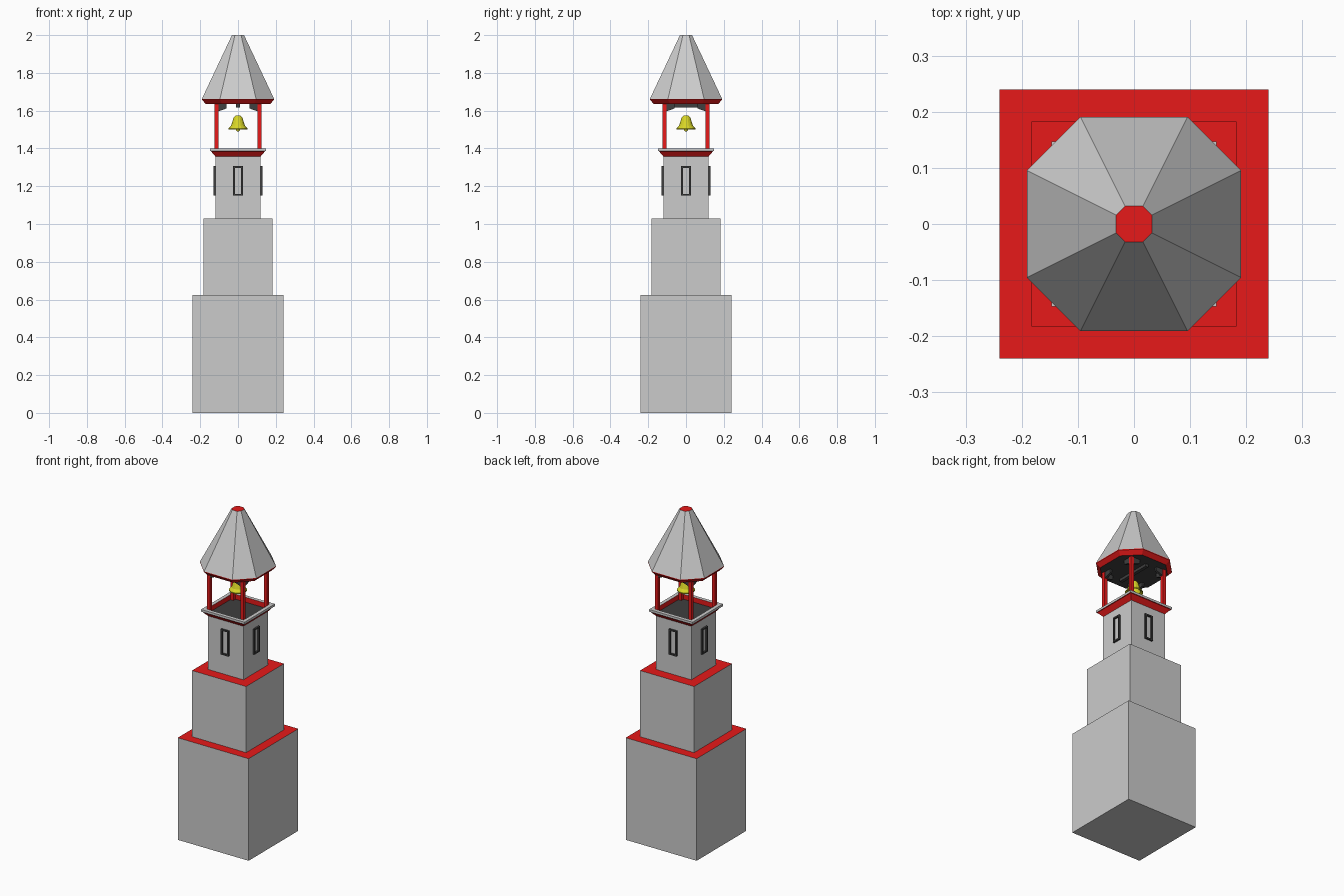
import bpy, math
from mathutils import Matrix

if "Cube" in bpy.data.objects:
    bpy.data.objects.remove(bpy.data.objects["Cube"])


def mat(name, r, g, b):
    m = bpy.data.materials.new(name)
    m.diffuse_color = (r, g, b, 1)
    m.use_nodes = True
    m.node_tree.nodes["Principled BSDF"].inputs["Base Color"].default_value = m.diffuse_color
    return m


MATS = {"grey": mat("stone_grey", 0.7, 0.7, 0.7), "red": mat("red", 0.8, 0.01, 0.01),
        "dark": mat("dark", 0.05, 0.05, 0.05), "gold": mat("bell_yellow", 0.7, 0.68, 0.02)}


def mesh_object(name, verts, faces, colors):
    """Mesh with one colour name per face."""
    me = bpy.data.meshes.new(name)
    me.from_pydata(verts, [], faces)
    used = list(dict.fromkeys(colors))
    for c in used:
        me.materials.append(MATS[c])
    for p, c in zip(me.polygons, colors):
        p.material_index = used.index(c)
    ob = bpy.data.objects.new(name, me)
    bpy.context.collection.objects.link(ob)
    return ob


def square(h):
    return [(-h, -h), (h, -h), (h, h), (-h, h)]


def octagon(h):
    k = h / 2
    return [(-k, -h), (k, -h), (h, -k), (h, k), (k, h), (-k, h), (-h, k), (-h, -k)]


def circle(r, n=16):
    return [(r * math.cos(math.tau * i / n), r * math.sin(math.tau * i / n)) for i in range(n)]


def loft(name, outline, profile, sides, bottom=None, top=None):
    """Stack of outlines (size, z) joined by side faces and optional caps."""
    n = len(outline(1))
    verts = [(x, y, z) for s, z in profile for x, y in outline(s)]
    faces, colors = [], []
    for k, c in enumerate(sides):
        for i in range(n):
            j = (i + 1) % n
            faces.append((k * n + i, k * n + j, k * n + n + j, k * n + n + i))
            colors.append(c)
    if bottom:
        faces.append(tuple(reversed(range(n))))
        colors.append(bottom)
    if top:
        faces.append(tuple(range(len(verts) - n, len(verts))))
        colors.append(top)
    return mesh_object(name, verts, faces, colors)


def prism(name, pts, y0, y1, color, turn=0):
    """Extrude an x-z outline along y, then turn it about z."""
    n = len(pts)
    verts = [(x, y, z) for y in (y0, y1) for x, z in pts]
    faces = [tuple(range(n)), tuple(reversed(range(n, 2 * n)))]
    faces += [(i, i + n, (i + 1) % n + n, (i + 1) % n) for i in range(n)]
    ob = mesh_object(name, verts, faces, [color] * len(faces))
    ob.data.transform(Matrix.Rotation(turn, 4, "Z"))
    return ob


def rect(x0, x1, z0, z1):
    return [(x0, z0), (x1, z0), (x1, z1), (x0, z1)]


# Stepped tower
loft("base_tier", square, [(0.24, 0), (0.24, 0.625)], ["grey"], "grey", "red")
loft("middle_tier", square, [(0.183, 0.625), (0.183, 1.03)], ["grey"], None, "red")
loft("upper_tier", square, [(0.12, 1.03), (0.12, 1.36)], ["grey"])

# Flared cornice with raised rim and sunken belfry floor
loft("belfry_cornice", square,
     [(0.12, 1.358), (0.143, 1.385), (0.147, 1.386), (0.147, 1.4), (0.125, 1.4), (0.125, 1.37)],
     ["red", "red", "grey", "grey", "red"], None, "dark")

# Roof with red eave, dark soffit and red cap
loft("roof", octagon, [(0.17, 1.635), (0.191, 1.658), (0.191, 1.663), (0.032, 2.0)],
     ["red", "red", "grey"], "dark", "red")

for q in range(4):
    a = q * math.pi / 2
    # Window frame
    prism("window_stile_left", rect(-0.026, -0.017, 1.15, 1.306), -0.13, -0.12, "dark", a)
    prism("window_stile_right", rect(0.017, 0.026, 1.15, 1.306), -0.13, -0.12, "dark", a)
    prism("window_sill", rect(-0.017, 0.017, 1.15, 1.159), -0.13, -0.12, "dark", a)
    prism("window_head", rect(-0.017, 0.017, 1.297, 1.306), -0.13, -0.12, "dark", a)
    # Corner post and its two sloped brackets
    prism("corner_post", rect(-0.124, -0.104, 1.37, 1.636), -0.124, -0.104, "red", a)
    prism("bracket_left", [(-0.122, 1.59), (-0.06, 1.612), (-0.06, 1.636), (-0.122, 1.636)],
          -0.121, -0.107, "dark", a)
    prism("bracket_right", [(0.122, 1.59), (0.122, 1.636), (0.06, 1.636), (0.06, 1.612)],
          -0.121, -0.107, "dark", a)

# Bell beam
prism("bell_beam", rect(-0.01, 0.01, 1.618, 1.636), -0.11, 0.11, "dark")

# Bell with open hollow underside
bell = loft("bell", circle,
            [(0.036, 1.508), (0.05, 1.5), (0.05, 1.506), (0.036, 1.522), (0.029, 1.545),
             (0.024, 1.562), (0.012, 1.574)], ["gold"] * 6, None, "gold")
loft("bell_interior", circle, [(0.012, 1.56), (0.026, 1.54), (0.036, 1.508)][::-1],
     ["gold"] * 2, None, "gold")
bpy.ops.mesh.primitive_uv_sphere_add(segments=12, ring_count=8, radius=0.011, location=(0, 0, 1.5))
clapper = bpy.context.object
clapper.name = "bell_clapper"
clapper.data.materials.append(MATS["gold"])
